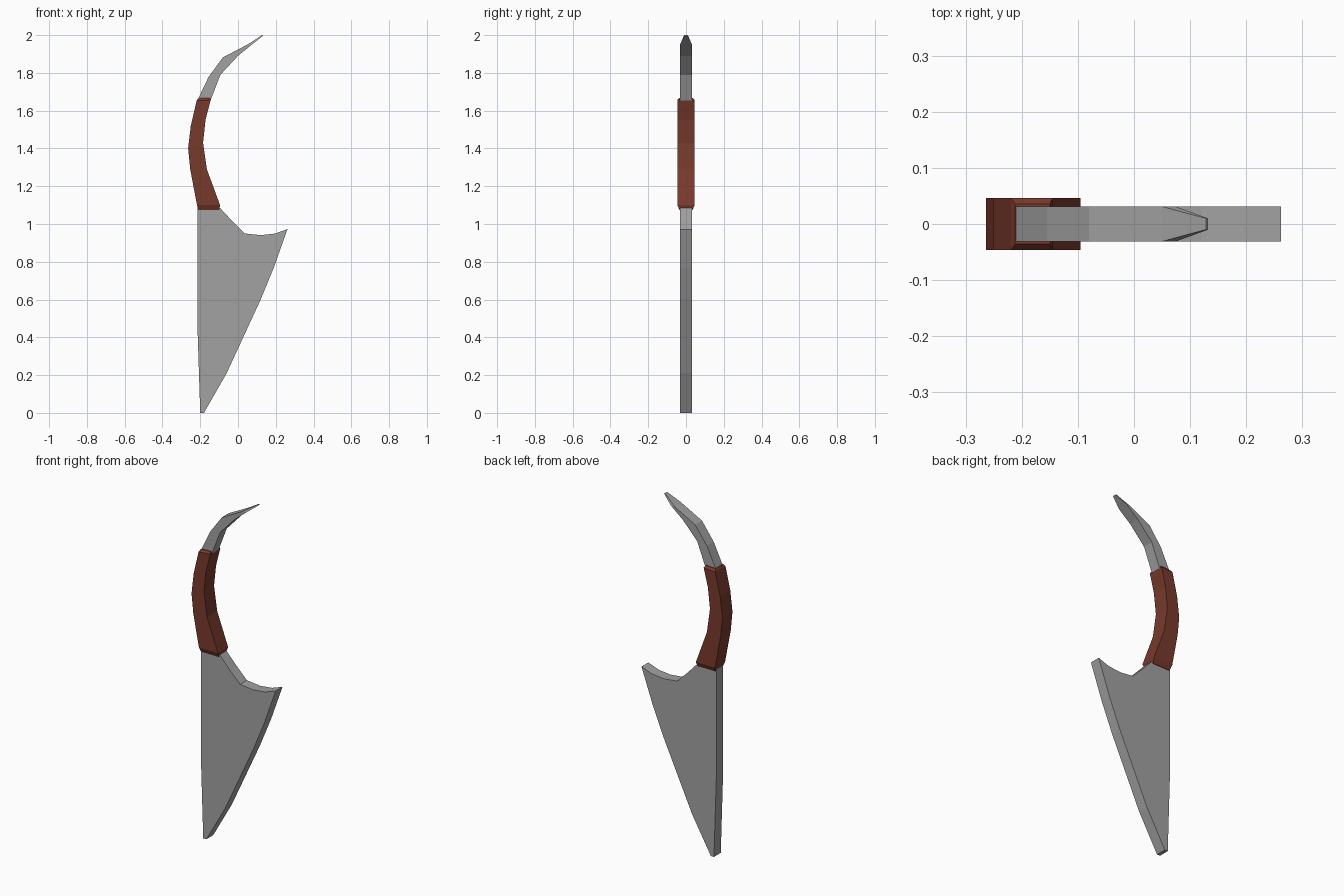
import bpy, bmesh

if "Cube" in bpy.data.objects:
    bpy.data.objects.remove(bpy.data.objects["Cube"])


def material(name, rgb):
    m = bpy.data.materials.new(name)
    m.diffuse_color = (*rgb, 1)
    m.use_nodes = True
    m.node_tree.nodes["Principled BSDF"].inputs["Base Color"].default_value = m.diffuse_color
    return m


steel = material("grey steel", (0.36, 0.36, 0.36))
wood = material("red brown grip", (0.19, 0.042, 0.025))


def finish(bm, name, mat):
    bmesh.ops.recalc_face_normals(bm, faces=bm.faces)
    me = bpy.data.meshes.new(name)
    bm.to_mesh(me)
    bm.free()
    me.materials.append(mat)
    ob = bpy.data.objects.new(name, me)
    bpy.context.collection.objects.link(ob)
    return ob


def plate(name, outline, half, mat):
    """Extrude a front-view outline symmetrically in y."""
    bm = bmesh.new()
    face = bm.faces.new([bm.verts.new((x, -half, z)) for x, z in outline])
    ext = bmesh.ops.extrude_face_region(bm, geom=[face])["geom"]
    verts = [v for v in ext if isinstance(v, bmesh.types.BMVert)]
    bmesh.ops.translate(bm, verts=verts, vec=(0, 2 * half, 0))
    return finish(bm, name, mat)


def bar(name, stations, mat):
    """Loft a four-sided bar; station = outer x, z, inner x, z, half thickness."""
    bm = bmesh.new()
    rings = [[bm.verts.new(p) for p in ((ox, -h, oz), (ix, -h, iz), (ix, h, iz), (ox, h, oz))]
             for ox, oz, ix, iz, h in stations]
    for a, b in zip(rings, rings[1:]):
        for i in range(4):
            j = (i + 1) % 4
            bm.faces.new((a[i], a[j], b[j], b[i]))
    bm.faces.new(rings[0])
    bm.faces.new(rings[-1])
    return finish(bm, name, mat)


# Broad lower blade with a hooked guard
plate("blade", [(-0.2, 0), (-0.18, 0), (-0.06, 0.21), (0.03, 0.405), (0.12, 0.6),
                (0.19, 0.77), (0.262, 0.973), (0.195, 0.949), (0.12, 0.941),
                (0.035, 0.95), (-0.03, 1.015), (-0.095, 1.085), (-0.215, 1.085),
                (-0.215, 0.47)], 0.031, steel)

# Curved grip with bevelled ends
bar("grip", [(-0.21, 1.073, -0.1, 1.073, 0.034),
             (-0.217, 1.1, -0.095, 1.1, 0.046),
             (-0.253, 1.29, -0.165, 1.29, 0.046),
             (-0.264, 1.4, -0.185, 1.43, 0.046),
             (-0.25, 1.52, -0.172, 1.55, 0.046),
             (-0.219, 1.652, -0.145, 1.657, 0.046),
             (-0.212, 1.665, -0.15, 1.668, 0.036)], wood)

# Curved spike tapering to a narrow tip
bar("spike", [(-0.215, 1.655, -0.145, 1.655, 0.031),
              (-0.155, 1.78, -0.093, 1.79, 0.031),
              (-0.08, 1.882, 0.0, 1.89, 0.031),
              (0.05, 1.95, 0.075, 1.951, 0.031),
              (0.128, 2.0, 0.132, 1.996, 0.01)], steel)
